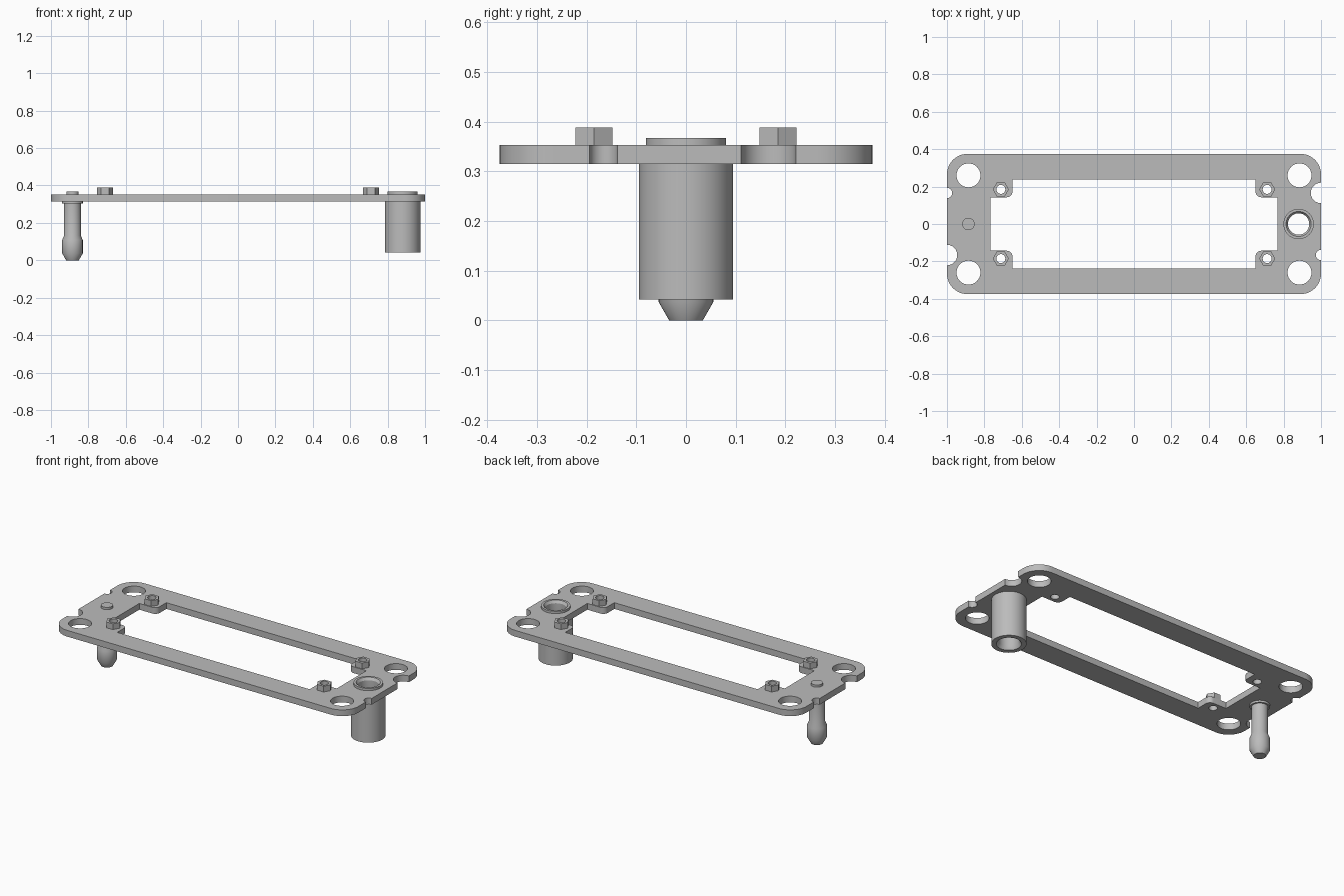
import bpy, bmesh
from math import cos, sin, pi, radians
from mathutils import Vector

if "Cube" in bpy.data.objects:
    bpy.data.objects.remove(bpy.data.objects["Cube"], do_unlink=True)

metal = bpy.data.materials.new("grey metal")
metal.use_nodes = True
GREY = (0.5, 0.5, 0.5, 1)
metal.diffuse_color = GREY
metal.node_tree.nodes["Principled BSDF"].inputs["Base Color"].default_value = GREY

BOTTOM, TOP = 0.315, 0.353
NUTS = [(x, y) for x in (-0.712, 0.712) for y in (-0.185, 0.185)]
BUSH_X, PIN_X = 0.88, -0.885


def finish(obj):
    obj.data.materials.clear()
    obj.data.materials.append(metal)
    bpy.ops.object.select_all(action='DESELECT')
    obj.select_set(True)
    bpy.context.view_layer.objects.active = obj
    bpy.ops.object.shade_smooth_by_angle(angle=radians(30))


def arc(x, y, r, start, end, steps=12):
    angles = [radians(start + (end - start) * i / steps) for i in range(steps + 1)]
    return [(x + r * cos(a), y + r * sin(a)) for a in angles]


def circle(x, y, r, steps=40):
    return arc(x, y, r, 0, 360, steps)[:-1]


def slab(name, loops, z0, z1):
    """Extrude a flat outline (first loop) with holes (other loops)."""
    curve = bpy.data.curves.new(name, 'CURVE')
    curve.dimensions = '2D'
    curve.fill_mode = 'BOTH'
    curve.extrude = (z1 - z0) / 2
    for loop in loops:
        spline = curve.splines.new('POLY')
        spline.points.add(len(loop) - 1)
        for point, (x, y) in zip(spline.points, loop):
            point.co = (x, y, 0, 1)
        spline.use_cyclic_u = True
    temp = bpy.data.objects.new(name, curve)
    bpy.context.collection.objects.link(temp)
    mesh = bpy.data.meshes.new_from_object(
        temp.evaluated_get(bpy.context.evaluated_depsgraph_get()))
    bpy.data.objects.remove(temp)
    bm = bmesh.new()
    bm.from_mesh(mesh)
    bmesh.ops.remove_doubles(bm, verts=bm.verts, dist=1e-5)
    bmesh.ops.translate(bm, verts=bm.verts, vec=(0, 0, (z0 + z1) / 2))
    bmesh.ops.recalc_face_normals(bm, faces=bm.faces)
    bm.to_mesh(mesh)
    bm.free()
    obj = bpy.data.objects.new(name, mesh)
    bpy.context.collection.objects.link(obj)
    finish(obj)


def lathe(name, profile, x, closed):
    """Spin (radius, height) points around a vertical axis."""
    bm = bmesh.new()
    verts = [bm.verts.new((r, 0, z)) for r, z in profile]
    edges = [bm.edges.new(pair) for pair in zip(verts, verts[1:])]
    if closed:
        edges.append(bm.edges.new((verts[-1], verts[0])))
    bmesh.ops.spin(bm, geom=verts + edges, cent=(0, 0, 0), axis=(0, 0, 1),
                   angle=2 * pi, steps=48)
    bmesh.ops.remove_doubles(bm, verts=bm.verts, dist=1e-5)
    bmesh.ops.recalc_face_normals(bm, faces=bm.faces)
    bmesh.ops.translate(bm, verts=bm.verts, vec=Vector((x, 0, 0)))
    mesh = bpy.data.meshes.new(name)
    bm.to_mesh(mesh)
    bm.free()
    obj = bpy.data.objects.new(name, mesh)
    bpy.context.collection.objects.link(obj)
    finish(obj)


# Frame outline: rounded corners with a wide and a narrow notch at each end
R, WIDE, NARROW, NOTCH_Y = 0.11, 0.055, 0.028, 0.166
cx, cy = 1 - R, 0.375 - R
outline = (arc(cx, -cy, R, -90, 0)
           + arc(1, -NOTCH_Y, NARROW, 270, 90) + arc(1, NOTCH_Y, WIDE, 270, 90)
           + arc(cx, cy, R, 0, 90) + arc(-cx, cy, R, 90, 180)
           + arc(-1, NOTCH_Y, NARROW, 90, -90) + arc(-1, -NOTCH_Y, WIDE, 90, -90)
           + arc(-cx, -cy, R, 180, 270))

# Window: stepped opening that leaves a rounded tab under each nut
quarter = ([(0.767, 0.143)]
           + arc(0.68, 0.173, 0.03, 270, 180, 8) + [(0.65, 0.237)])
mirrored = [(-x, y) for x, y in reversed(quarter)]
upper = quarter + mirrored
window = upper + [(-x, -y) for x, y in upper]

holes = [circle(x, y, 0.064) for x in (-0.885, 0.885) for y in (-0.26, 0.26)]
holes += [circle(x, y, 0.024, 24) for x, y in NUTS]
holes.append(circle(BUSH_X, 0, 0.081, 48))
slab("frame_plate", [outline, window] + holes, BOTTOM, TOP)

# Hex nuts on the tabs
for i, (x, y) in enumerate(NUTS):
    slab(f"hex_nut_{i + 1}", [circle(x, y, 0.043, 6), circle(x, y, 0.024, 24)],
         TOP, 0.388)

# Hollow guide bushing with chamfered bore
lathe("guide_bushing",
      [(0.095, 0.042), (0.095, BOTTOM), (0.081, BOTTOM), (0.081, 0.367),
       (0.067, 0.367), (0.057, 0.352), (0.057, 0.062), (0.068, 0.042)],
      BUSH_X, True)

# Guide pin with flange, neck and tapered bulb
lathe("guide_pin",
      [(0, 0), (0.034, 0), (0.055, 0.037), (0.055, 0.108), (0.045, 0.132),
       (0.045, 0.303), (0.055, 0.303), (0.055, BOTTOM), (0.033, BOTTOM),
       (0.033, 0.367), (0, 0.367)],
      PIN_X, False)
